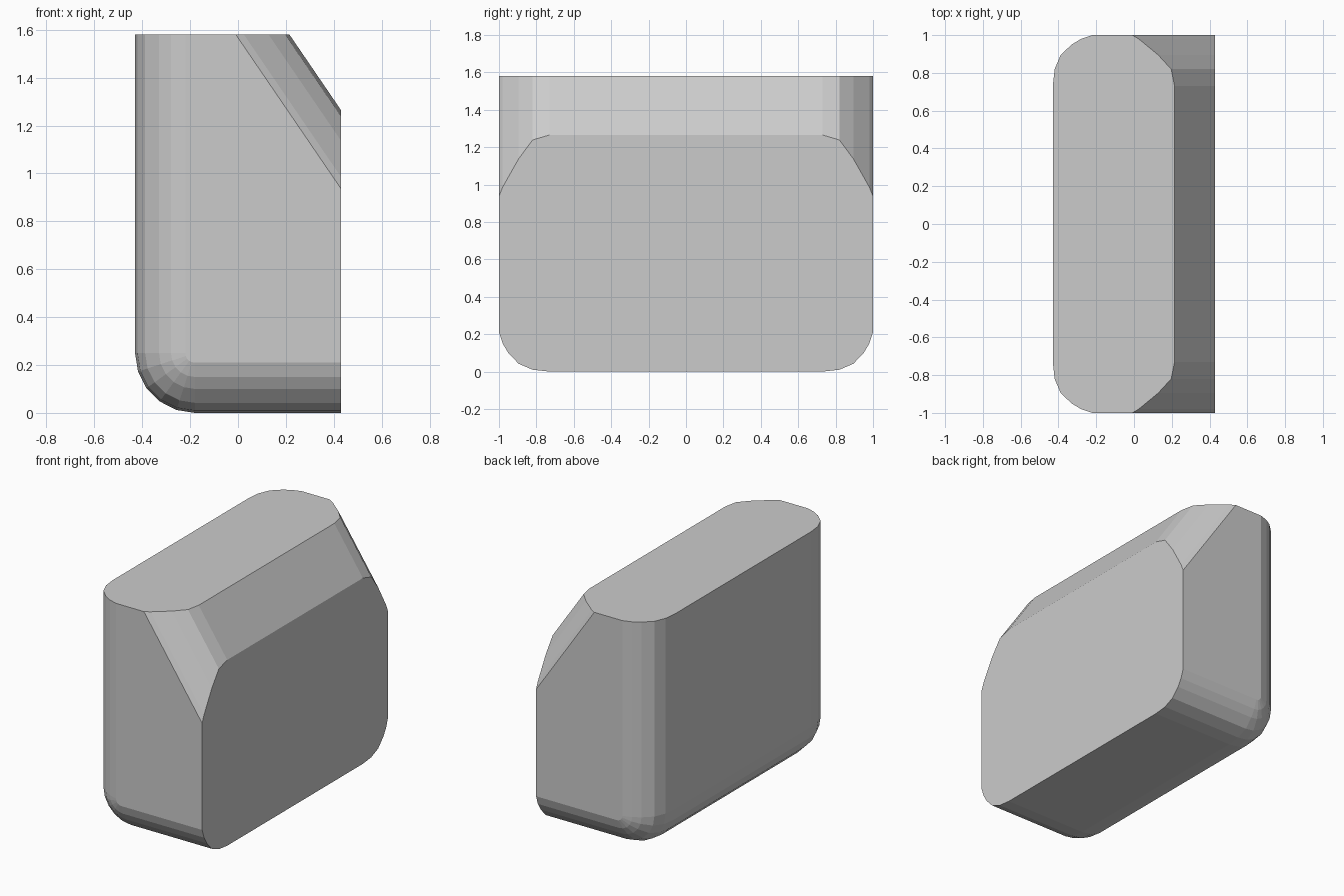
import bpy, bmesh, math

if "Cube" in bpy.data.objects:
    bpy.data.objects.remove(bpy.data.objects["Cube"])

# Half of the cross-section stack: (y, inset of back and bottom, inset of slope)
HALF = [(0.73, 0.0, 0.0), (0.82, 0.01, 0.015), (0.895, 0.042, 0.072),
        (0.95, 0.10, 0.127), (0.98, 0.15, 0.157), (1.0, 0.21, 0.185)]
STATIONS = [(-y, d, c) for y, d, c in reversed(HALF)] + HALF

X, TOP = 0.43, 1.58            # flat cut planes on the right and top
SLOPE_X, SLOPE_Z = 0.215, 1.265  # where the sloped face meets them
RADIUS, STEPS = 0.25, 5


def section(y, inset, slope_inset):
    """Side profile at one y, with a rounded lower back corner."""
    run, drop = X - SLOPE_X, TOP - SLOPE_Z
    length = math.hypot(run, drop)
    r = RADIUS - inset
    pts = [(X, inset)]
    for i in range(STEPS + 1):
        a = math.pi * (1.5 - 0.5 * i / STEPS)
        pts.append((-X + RADIUS + r * math.cos(a), RADIUS + r * math.sin(a)))
    pts += [(-X + inset, TOP),
            (SLOPE_X - slope_inset * length / drop, TOP),
            (X, SLOPE_Z - slope_inset * length / run)]
    return [(x, y, z) for x, z in pts]


# Rounded body lofted through the sections
bm = bmesh.new()
rings = [[bm.verts.new(p) for p in section(*s)] for s in STATIONS]
for a, b in zip(rings, rings[1:]):
    for i in range(len(a)):
        j = (i + 1) % len(a)
        bm.faces.new((a[i], a[j], b[j], b[i]))
bm.faces.new(rings[0])
bm.faces.new(rings[-1])
bmesh.ops.recalc_face_normals(bm, faces=bm.faces)

mesh = bpy.data.meshes.new("rounded_body")
bm.to_mesh(mesh)
bm.free()
body = bpy.data.objects.new("rounded_body", mesh)
bpy.context.collection.objects.link(body)
